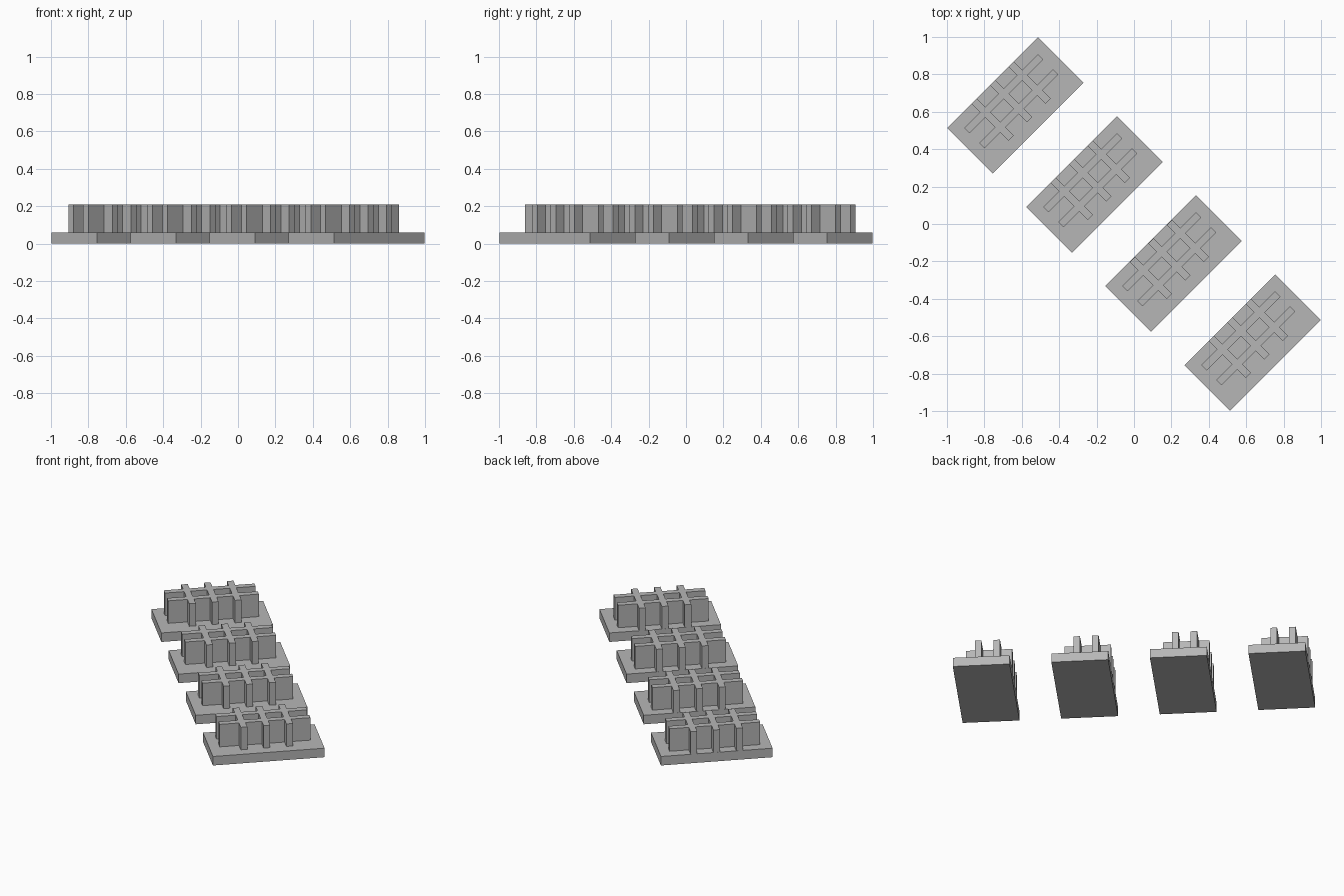
import bpy
import bmesh
import math

cube = bpy.data.objects.get("Cube")
if cube:
    bpy.data.objects.remove(cube, do_unlink=True)

LENGTH, WIDTH, THICK = 0.685, 0.345, 0.06   # base plate
TOP = 0.21                                  # top of the lattice
BAR = 0.02                                  # half thickness of a lattice wall
RAIL_X, BAR_Y = 0.278, 0.14                 # half lengths of rails and crossbars
RAILS = (-0.0565, 0.0565)
BARS = (-0.14, 0.0, 0.14)
SHIFT = 0.032                               # lattice offset across the plate
SPACING = 0.4227

grey = bpy.data.materials.new("plain grey")
grey.use_nodes = True
colour = (0.47, 0.47, 0.47, 1)
grey.diffuse_color = colour
grey.node_tree.nodes["Principled BSDF"].inputs["Base Color"].default_value = colour


def to_mesh(bm, name):
    mesh = bpy.data.meshes.new(name)
    bmesh.ops.recalc_face_normals(bm, faces=bm.faces)
    bm.to_mesh(mesh)
    bm.free()
    mesh.materials.append(grey)
    return mesh


def plate_mesh():
    bm = bmesh.new()
    bmesh.ops.create_cube(bm, size=1)
    for v in bm.verts:
        v.co.x *= LENGTH
        v.co.y *= WIDTH
        v.co.z = (v.co.z + 0.5) * THICK
    return to_mesh(bm, "base_plate")


def lattice_mesh():
    # Fill the cells of a grid that lie on a rail or a crossbar, then raise them
    def cuts(centres, end):
        return sorted([-end, end] + [c + d for c in centres for d in (-BAR, BAR)])

    def on_wall(value, centres):
        return any(abs(value - c) < BAR for c in centres)

    bm = bmesh.new()
    xs, ys = cuts(BARS, RAIL_X), cuts(RAILS, BAR_Y)
    for x0, x1 in zip(xs, xs[1:]):
        for y0, y1 in zip(ys, ys[1:]):
            if on_wall((x0 + x1) / 2, BARS) or on_wall((y0 + y1) / 2, RAILS):
                corners = ((x0, y0), (x1, y0), (x1, y1), (x0, y1))
                bm.faces.new([bm.verts.new((x, y + SHIFT, THICK)) for x, y in corners])
    bmesh.ops.remove_doubles(bm, verts=bm.verts, dist=0.0001)
    raised = bmesh.ops.extrude_face_region(bm, geom=bm.faces[:], use_keep_orig=True)
    for v in raised["geom"]:
        if isinstance(v, bmesh.types.BMVert):
            v.co.z = TOP
    return to_mesh(bm, "lattice")


# Four identical pieces in a diagonal row
parts = {"base_plate": plate_mesh(), "lattice": lattice_mesh()}
for i in range(4):
    offset = (i - 1.5) * SPACING
    for name, mesh in parts.items():
        obj = bpy.data.objects.new(f"{name}_{i + 1}", mesh)
        obj.location = (offset, -offset, 0)
        obj.rotation_euler.z = math.radians(45)
        bpy.context.scene.collection.objects.link(obj)
